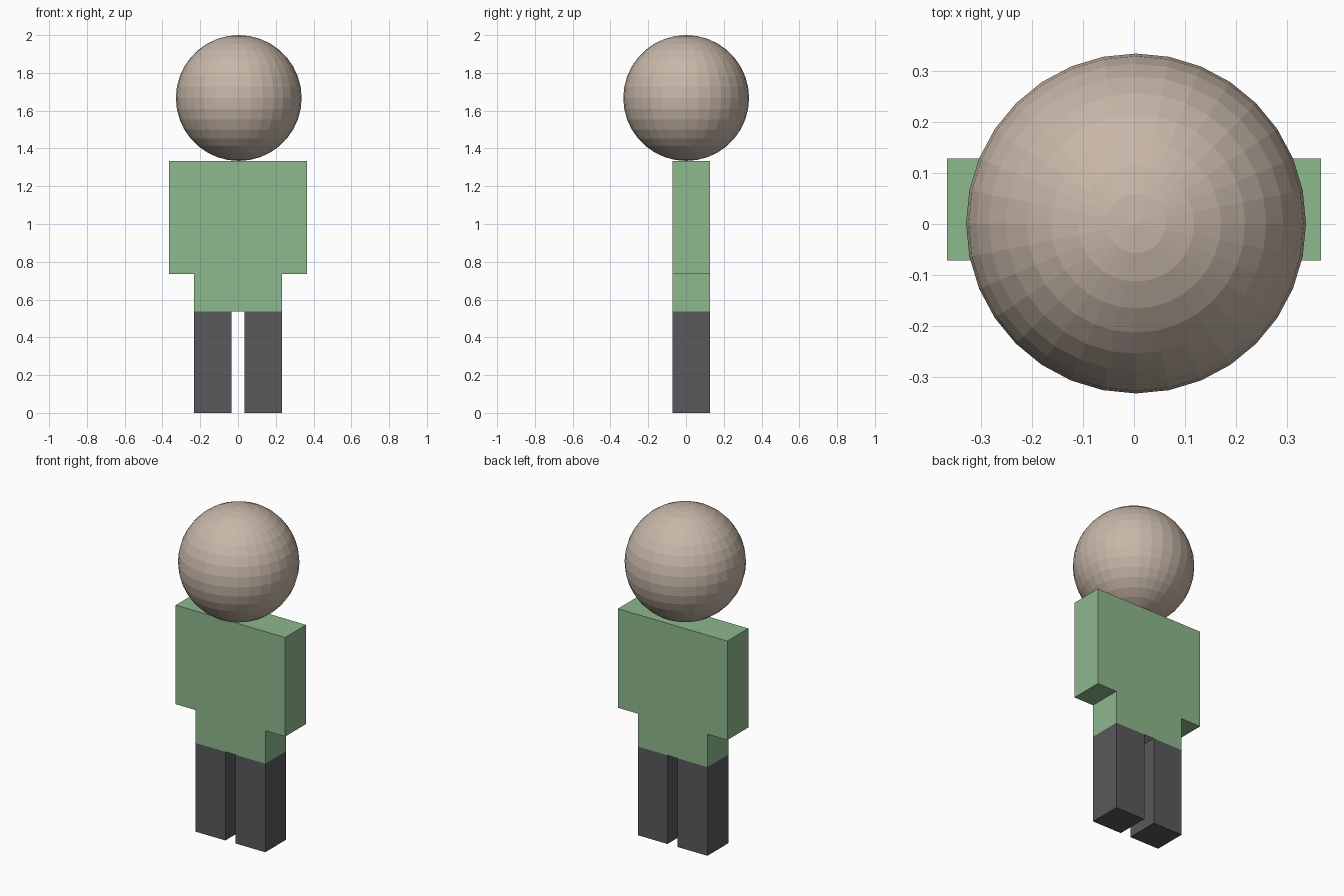
import bpy
import bmesh
from mathutils import Matrix

if "Cube" in bpy.data.objects:
    bpy.data.objects.remove(bpy.data.objects["Cube"])


def material(name, color):
    mat = bpy.data.materials.new(name)
    mat.diffuse_color = color
    mat.use_nodes = True
    mat.node_tree.nodes["Principled BSDF"].inputs["Base Color"].default_value = mat.diffuse_color
    return mat


def add_object(name, bm, mat):
    mesh = bpy.data.meshes.new(name)
    bm.to_mesh(mesh)
    bm.free()
    mesh.materials.append(mat)
    obj = bpy.data.objects.new(name, mesh)
    bpy.context.collection.objects.link(obj)
    return obj


def box(name, x, y, z, mat):
    """Box from (min, max) ranges on each axis."""
    bm = bmesh.new()
    bmesh.ops.create_cube(bm, size=1)
    spans = (x, y, z)
    for v in bm.verts:
        v.co = [(a + b) / 2 + c * (b - a) for (a, b), c in zip(spans, v.co)]
    return add_object(name, bm, mat)


skin = material("skin", (0.57, 0.47, 0.39, 1))
green = material("green_cloth", (0.27, 0.48, 0.27, 1))
dark = material("dark_cloth", (0.1, 0.1, 0.11, 1))

depth = (-0.072, 0.128)

# Torso
box("torso", (-0.233, 0.233), depth, (0.536, 1.334), green)

# Arms and legs, mirrored left and right
for side, s in (("left", -1), ("right", 1)):
    box(f"{side}_arm", sorted((s * 0.233, s * 0.366)), depth, (0.735, 1.334), green)
    box(f"{side}_leg", sorted((s * 0.034, s * 0.233)), depth, (0, 0.536), dark)

# Head, a faceted ball resting on the torso
bm = bmesh.new()
bmesh.ops.create_uvsphere(bm, u_segments=32, v_segments=18, radius=0.333,
                          matrix=Matrix.Translation((0.004, 0.001, 1.667)))
add_object("head", bm, skin)
